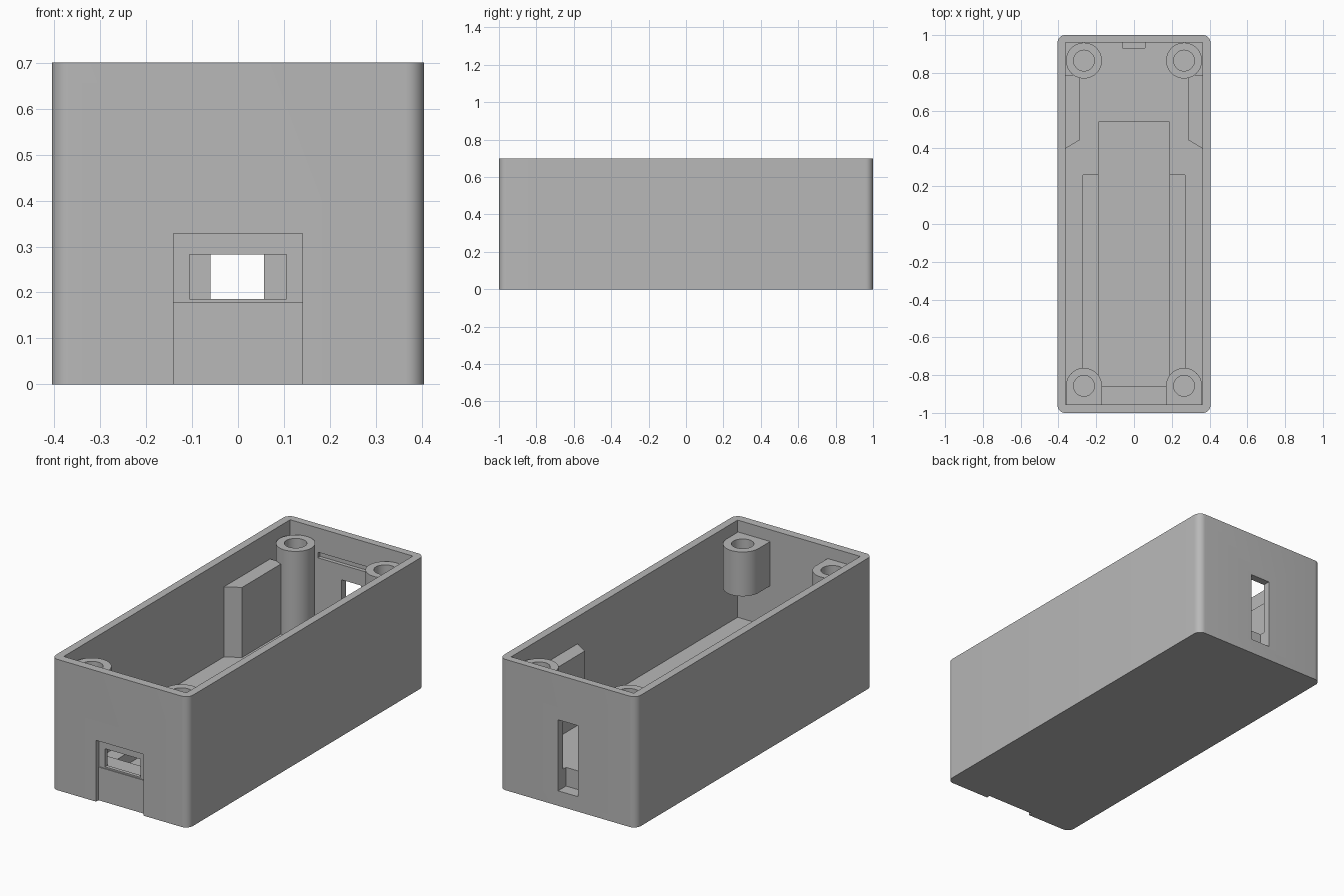
import bpy, bmesh, math

old = bpy.data.objects.get("Cube")
if old:
    bpy.data.objects.remove(old, do_unlink=True)

grey = bpy.data.materials.new("plain grey")
grey.use_nodes = True
colour = (0.48, 0.48, 0.48, 1)
grey.diffuse_color = colour
grey.node_tree.nodes["Principled BSDF"].inputs["Base Color"].default_value = colour


def prism(name, outline, z0, z1):
    """Extrude a counter-clockwise xy outline from z0 to z1."""
    bm = bmesh.new()
    face = bm.faces.new([bm.verts.new((x, y, z0)) for x, y in outline])
    grown = bmesh.ops.extrude_face_region(bm, geom=[face])["geom"]
    for v in grown:
        if isinstance(v, bmesh.types.BMVert):
            v.co.z = z1
    bmesh.ops.recalc_face_normals(bm, faces=bm.faces)
    mesh = bpy.data.meshes.new(name)
    bm.to_mesh(mesh)
    bm.free()
    mesh.materials.append(grey)
    ob = bpy.data.objects.new(name, mesh)
    bpy.context.collection.objects.link(ob)
    return ob


def box(name, x0, x1, y0, y1, z0, z1):
    return prism(name, [(x0, y0), (x1, y0), (x1, y1), (x0, y1)], z0, z1)


def arc(cx, cy, r, start, end, steps):
    angles = [math.radians(start + (end - start) * i / steps) for i in range(steps + 1)]
    return [(cx + r * math.cos(a), cy + r * math.sin(a)) for a in angles]


def rounded(hx, hy, r):
    points = []
    for i, (sx, sy) in enumerate([(1, 1), (-1, 1), (-1, -1), (1, -1)]):
        points += arc(sx * (hx - r), sy * (hy - r), r, 90 * i, 90 * i + 90, 8)
    return points


def cut(target, cutter):
    cutter.hide_render = True
    mod = target.modifiers.new("cut", "BOOLEAN")
    mod.operation = "DIFFERENCE"
    mod.solver = "EXACT"
    mod.object = cutter
    bpy.context.view_layer.objects.active = target
    bpy.ops.object.modifier_apply(modifier=mod.name)
    bpy.data.objects.remove(cutter, do_unlink=True)


def smooth(ob):
    bpy.ops.object.select_all(action="DESELECT")
    ob.select_set(True)
    bpy.context.view_layer.objects.active = ob
    bpy.ops.object.shade_smooth_by_angle(angle=math.radians(30))


FLOOR, TOP = 0.18, 0.7

# Open case with rounded vertical corners
case = prism("case", rounded(0.405, 1.0, 0.04), 0, TOP)
cut(case, box("cavity", -0.363, 0.363, -0.955, 0.96, FLOOR, 0.9))

# Stepped wells in the thick floor
cut(case, box("wide_well", -0.27, 0.27, -0.857, 0.26, 0.12, 0.3))
cut(case, box("deep_well", -0.187, 0.187, -0.857, 0.54, 0.06, 0.3))

# Front recess and socket opening
cut(case, box("lower_recess", -0.14, 0.14, -1.1, -0.98, -0.1, 0.2))
cut(case, box("upper_recess", -0.14, 0.14, -1.1, -0.975, 0.178, 0.328))
cut(case, box("socket_opening", -0.105, 0.105, -1.1, -0.9, 0.186, 0.283))

# Rear switch opening, notched into the floor, and the lid groove above it
cut(case, box("switch_opening", -0.06, 0.057, 0.933, 1.1, 0.08, 0.46))
cut(case, box("lid_groove", -0.2, 0.2, 0.9, 0.98, 0.54, 0.57))
smooth(case)

# Screw posts and board guides on both sides
PX, R, POST_TOP = 0.265, 0.095, 0.637
for side, s in (("left", 1), ("right", -1)):
    cx = s * PX

    rear = prism(f"rear_{side}_post", arc(cx, 0.865, R, 0, 352.5, 47), FLOOR - 0.01, POST_TOP)
    cut(rear, prism("bore", arc(cx, 0.865, 0.055, 0, 350, 35), 0.3, 0.8))
    smooth(rear)

    # Front posts hang from the walls
    outline = arc(cx, -0.857, R, 0, 180, 24) + [(cx - R, -0.96), (cx + R, -0.96)]
    front = prism(f"front_{side}_post", outline, 0.4, POST_TOP)
    cut(front, prism("bore", arc(cx, -0.857, 0.055, 0, 350, 35), 0.43, 0.8))
    smooth(front)

    guide = [(s * 0.37, 0.395), (s * 0.287, 0.445), (s * 0.287, 0.79), (s * 0.37, 0.79)]
    prism(f"{side}_board_guide", guide, FLOOR - 0.01, 0.555)
